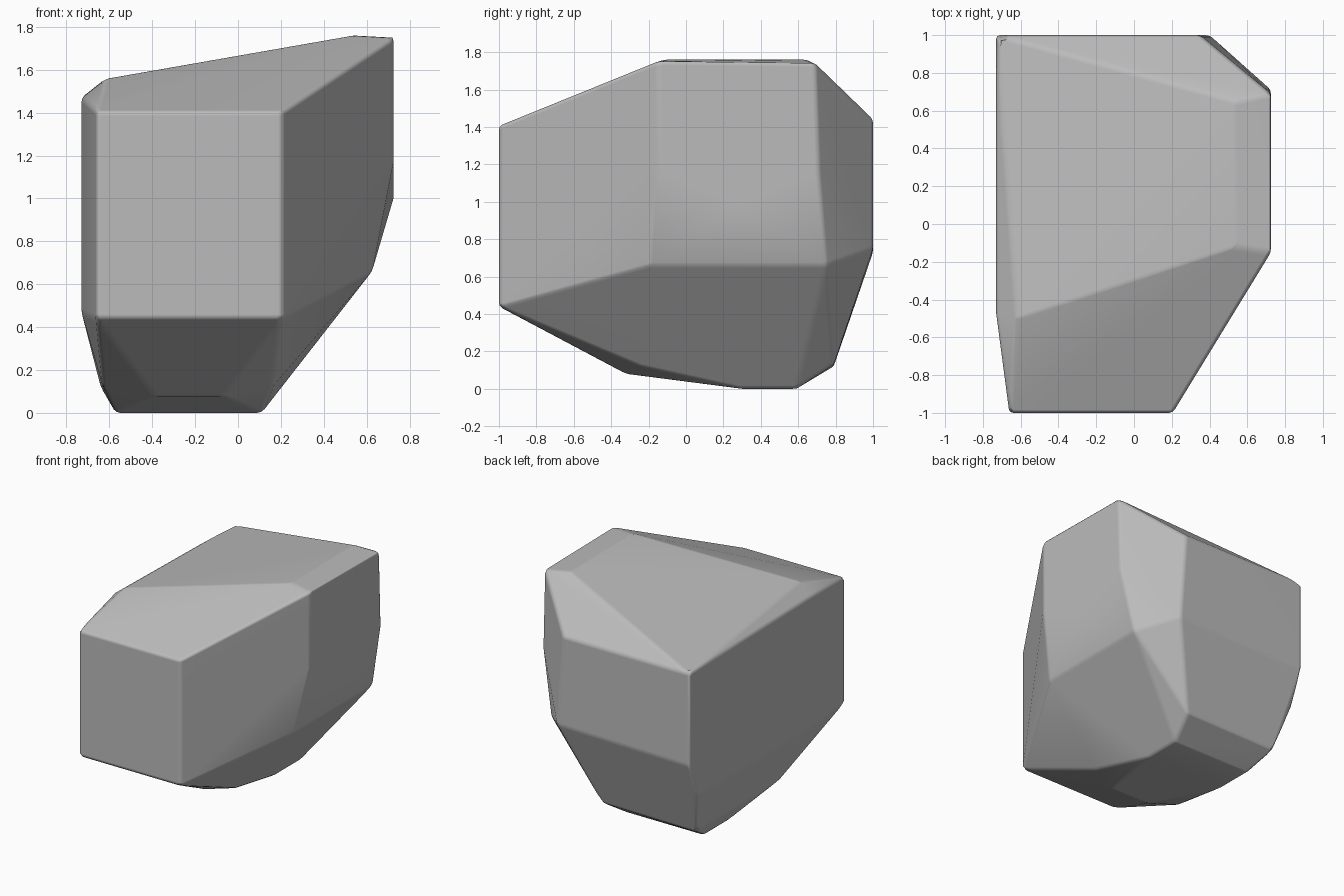
import bpy, bmesh
from math import radians

cube = bpy.data.objects.get("Cube")
if cube:
    bpy.data.objects.remove(cube, do_unlink=True)

stone = bpy.data.materials.new("stone_grey")
stone.use_nodes = True
colour = (0.5, 0.5, 0.5, 1)
stone.diffuse_color = colour
bsdf = next(n for n in stone.node_tree.nodes if n.type == "BSDF_PRINCIPLED")
bsdf.inputs["Base Color"].default_value = colour
bsdf.inputs["Roughness"].default_value = 0.8

# Corner points of the chiselled boulder, grouped by side
front = [(x, -1, z) for x in (-.66, .205) for z in (.44, 1.405)]
back = [(-.73, 1, 1.44), (.35, 1, 1.44), (-.73, 1, .73), (.4, 1, .75)]
crown = [(.725, -.15, 1.75), (.725, .69, 1.74), (.54, -.12, 1.76),
         (.54, .65, 1.76), (-.62, -.5, 1.557)]
right_side = [(.725, -.15, 1.18), (.725, .27, 1.0), (.725, .71, 1.17),
              (.625, -.2, .66), (.625, .75, .66)]
left_side = [(-.73, -.47, 1.47), (-.73, -.45, .47), (-.73, .89, .47)]
underside = [(-.64, .79, .12), (.16, .79, .13), (-.63, -.24, .12),
             (.16, -.24, .12), (-.39, -.32, .08), (-.07, -.32, .08)]
base = [(x, y, 0) for x in (-.57, .11) for y in (.3, .59)]

# Wrap the points in a faceted skin
bm = bmesh.new()
for point in front + back + crown + right_side + left_side + underside + base:
    bm.verts.new(point)
hull = bmesh.ops.convex_hull(bm, input=bm.verts[:])
loose = {g for key in ("geom_interior", "geom_unused") for g in hull[key]
         if isinstance(g, bmesh.types.BMVert)}
bmesh.ops.delete(bm, geom=list(loose), context="VERTS")
bmesh.ops.dissolve_limit(bm, angle_limit=radians(2),
                         verts=bm.verts[:], edges=bm.edges[:])
bmesh.ops.recalc_face_normals(bm, faces=bm.faces[:])
for face in bm.faces:
    face.smooth = True

mesh = bpy.data.meshes.new("boulder")
bm.to_mesh(mesh)
bm.free()
mesh.materials.append(stone)
boulder = bpy.data.objects.new("boulder", mesh)
bpy.context.collection.objects.link(boulder)

# Slightly worn edges with flat-looking facets
bevel = boulder.modifiers.new("worn_edges", "BEVEL")
bevel.width = 0.02
bevel.segments = 2
bevel.limit_method = "ANGLE"
bevel.angle_limit = radians(12)
weighted = boulder.modifiers.new("facet_normals", "WEIGHTED_NORMAL")
weighted.weight = 90
